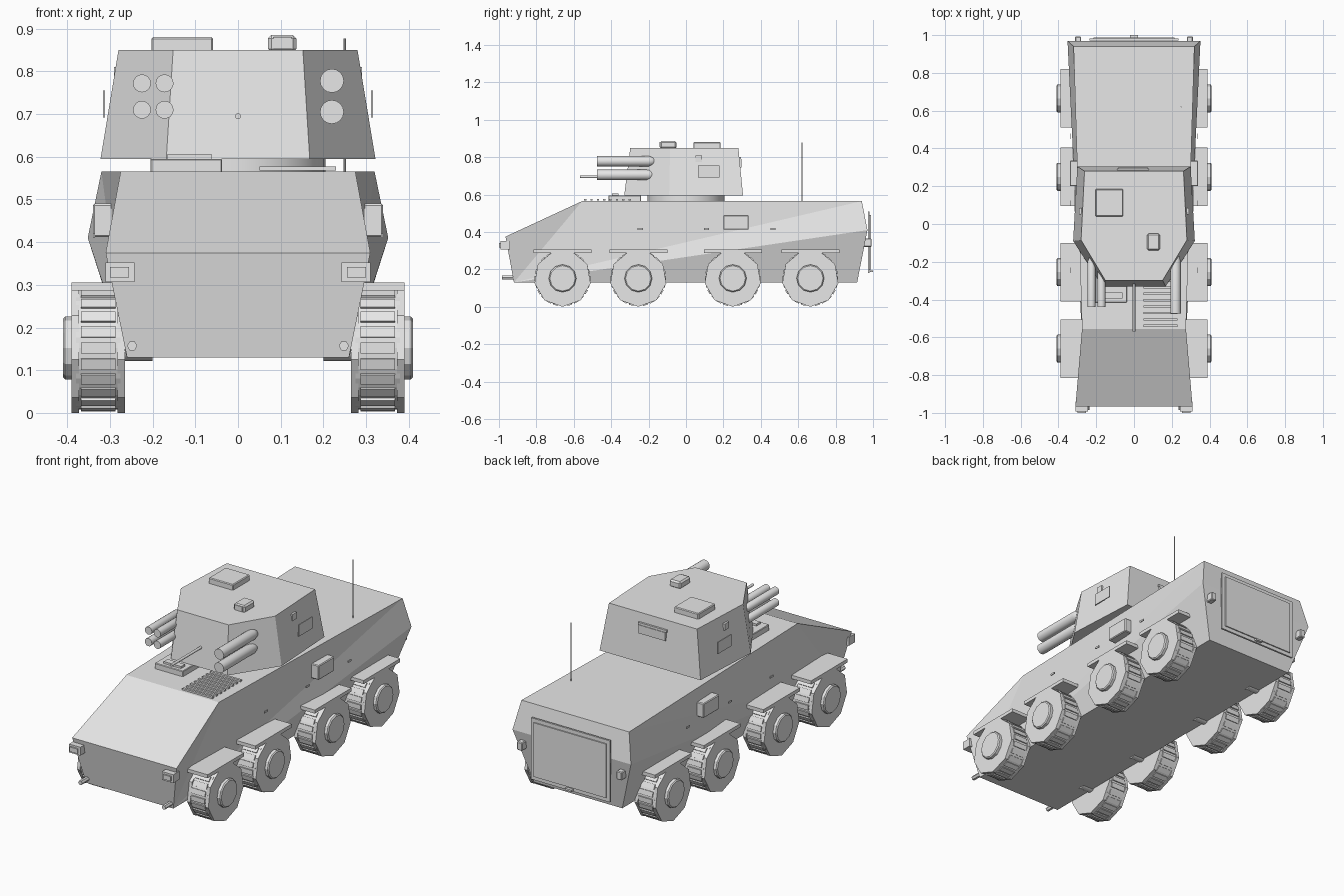
import bpy, bmesh
from math import pi, sin, cos
from mathutils import Matrix, Vector

if "Cube" in bpy.data.objects:
    bpy.data.objects.remove(bpy.data.objects["Cube"], do_unlink=True)

grey = bpy.data.materials.new("armour_grey")
grey.use_nodes = True
grey.diffuse_color = (0.8, 0.8, 0.8, 1)
grey.node_tree.nodes["Principled BSDF"].inputs["Base Color"].default_value = (0.8, 0.8, 0.8, 1)


def finish(name, bm):
    bmesh.ops.recalc_face_normals(bm, faces=bm.faces)
    me = bpy.data.meshes.new(name)
    bm.to_mesh(me)
    bm.free()
    me.materials.append(grey)
    ob = bpy.data.objects.new(name, me)
    bpy.context.collection.objects.link(ob)
    return ob


def add_box(bm, x, y, z):
    """Box from (min, max) ranges."""
    size = [r[1] - r[0] for r in (x, y, z)]
    mid = [(r[0] + r[1]) / 2 for r in (x, y, z)]
    m = Matrix.Translation(mid) @ Matrix.Diagonal((*size, 1))
    bmesh.ops.create_cube(bm, size=1, matrix=m)


def box(name, x, y, z, bevel=0):
    bm = bmesh.new()
    add_box(bm, x, y, z)
    if bevel:
        bmesh.ops.bevel(bm, geom=bm.edges[:], offset=bevel, segments=1, affect='EDGES')
    return finish(name, bm)


def add_lathe(bm, rings, axis, centre, sides, turn=0):
    """Closed stack of polygon rings (position, radius) along axis 0, 1 or 2."""
    loops = []
    for pos, r in rings:
        loop = []
        for i in range(sides):
            a = 2 * pi * i / sides + turn
            co = [0, 0, 0]
            co[axis] = pos
            co[(axis + 1) % 3] = r * sin(a)
            co[(axis + 2) % 3] = -r * cos(a)
            loop.append(bm.verts.new(Vector(co) + Vector(centre)))
        loops.append(loop)
    for a, b in zip(loops, loops[1:]):
        for i in range(sides):
            j = (i + 1) % sides
            bm.faces.new((a[i], a[j], b[j], b[i]))
    bm.faces.new(loops[0])
    bm.faces.new(loops[-1])


def lathe(name, rings, axis, centre, sides=16):
    bm = bmesh.new()
    add_lathe(bm, rings, axis, centre, sides)
    ob = finish(name, bm)
    bpy.context.view_layer.objects.active = ob
    ob.select_set(True)
    bpy.ops.object.shade_smooth_by_angle(angle=0.7)
    ob.select_set(False)
    return ob


def pair(a, b, s):
    """Range mirrored to side s."""
    return (a, b) if s > 0 else (-b, -a)


# Hull: profile points (half width, y, z), sides split from the lower front corner
hull = {"bottom_front": (.26, -.92, .13), "nose": (.31, -.965, .375),
        "roof_front": (.275, -.555, .565), "roof_rear": (.32, .94, .565),
        "belt_rear": (.352, .97, .41), "bottom_rear": (.262, .915, .13)}
bm = bmesh.new()
left = [bm.verts.new(p) for p in hull.values()]
right = [bm.verts.new((-x, y, z)) for x, y, z in hull.values()]
for i in range(6):
    j = (i + 1) % 6
    bm.faces.new((left[i], left[j], right[j], right[i]))
for side in (left, right):
    for i in range(1, 5):
        bm.faces.new((side[0], side[i], side[i + 1]))
finish("hull", bm)

# Turret: loft between two six-sided plans
bm = bmesh.new()
plans = []
for z, plan in ((.595, ((.168, -.33), (.322, -.09), (.30, .305))),
                (.85, ((.152, -.298), (.28, -.085), (.262, .28)))):
    pts = list(plan) + [(-x, y) for x, y in reversed(plan)]
    plans.append([bm.verts.new((x, y, z)) for x, y in pts])
low, high = plans
for i in range(6):
    j = (i + 1) % 6
    bm.faces.new((low[i], low[j], high[j], high[i]))
bm.faces.new(low)
bm.faces.new(high)
finish("turret", bm)
lathe("turret_ring", [(.56, .205), (.6, .205)], 2, (0, 0, 0), 32)

# Turret roof and rear fittings
box("commander_hatch", (-.203, -.058), (.04, .185), (.845, .88), .004)
box("roof_sight", (.07, .137), (-.14, -.05), (.845, .885), .008)
box("sight_window", (.083, .125), (-.143, -.138), (.853, .88))
box("rear_flap", (-.085, .075), (.285, .298), (.745, .79))
box("rear_flap_hinge", (-.09, .08), (.275, .295), (.79, .802))

# Gun and launch tubes
lathe("main_gun", [(-.568, .007), (-.28, .007)], 1, (0, 0, .695), 12)
for z in (.71, .772):
    for x in (-.225, -.172):
        lathe("small_tube", [(-.44, .021), (-.2, .021), (-.17, .01)], 1, (x, 0, z))
for z in (.705, .778):
    lathe("large_tube", [(-.475, .028), (-.2, .028), (-.175, .022), (-.16, .008)], 1, (.22, 0, z))

# Engine grille and driver hatch on the front deck
bm = bmesh.new()
for i in range(8):
    y = -.545 + i * .034
    add_box(bm, (.05, .23), (y, y + .012), (.568, .577))
finish("engine_grille", bm)
box("driver_hatch", (-.205, -.037), (-.415, -.24), (.56, .595), .003)
box("driver_periscope", (-.165, -.062), (-.395, -.362), (.593, .606))
lathe("antenna", [(.56, .003), (.877, .003)], 2, (.25, .62, 0), 8)

# Rear door with raised panel and handle
box("rear_door", (-.235, .235), (.972, .982), (.18, .51))
box("rear_door_panel", (-.215, .215), (.98, .988), (.2, .49))
box("door_handle", (-.02, .02), (.985, 1), (.185, .195))

wheel_ys = (-.66, -.255, .25, .665)
for s in (-1, 1):
    tag = "left" if s > 0 else "right"
    # Hull side fittings
    box(tag + "_headlamp", pair(.243, .31, s), (-.992, -.94), (.307, .352))
    box(tag + "_headlamp_glass", pair(.255, .3, s), (-1, -.99), (.317, .342))
    lathe(tag + "_tow_hook", [(-.985, .012), (-.92, .012)], 1, (.248 * s, 0, .157), 6)
    box(tag + "_tail_lamp", pair(.28, .312, s), (.93, .992), (.32, .365), .004)
    box(tag + "_stowage_box", pair(.27, .34, s), (.2, .335), (.412, .49), .004)
    for y in (-.245, .11, .465):
        box(tag + "_step", pair(.335, .34, s), (y - .014, y + .014), (.41, .42))
    # Turret side plate and bracket
    box(tag + "_turret_plate", pair(.311, .316, s), (.065, .18), (.692, .755))
    box(tag + "_plate_bracket", pair(.26, .29, s), (.05, .085), (.775, .81))

    for n, y in enumerate(wheel_ys, 1):
        label = f"{tag}_wheel_{n}"
        box(label + "_fender", pair(.25, .39, s), (y - .155, y + .155), (.287, .306))
        # Nine-sided sidewalls around a round tread drum with lugs
        bm = bmesh.new()
        c = (0, y, .152)
        for a, b in ((.265, .282), (.373, .39)):
            add_lathe(bm, [(a * s, .152), (b * s, .152)], 0, c, 9)
        add_lathe(bm, [(.275 * s, .144), (.38 * s, .144)], 0, c, 36)
        for i in range(24):
            part = bmesh.new()
            add_box(part, pair(.287, .368, s), (-.013, .013), (.14, .149))
            spin = Matrix.Translation(c) @ Matrix.Rotation(2 * pi * i / 24, 4, 'X')
            bmesh.ops.transform(part, matrix=spin, verts=part.verts)
            tmp = bpy.data.meshes.new("lug")
            part.to_mesh(tmp)
            part.free()
            bm.from_mesh(tmp)
            bpy.data.meshes.remove(tmp)
        finish(label + "_tyre", bm)
        bm = bmesh.new()
        add_lathe(bm, [(.38 * s, .074), (.405 * s, .074), (.41 * s, .068)], 0, c, 12)
        finish(label + "_hub", bm)
        # Inner axle reaching the hull
        lathe(label + "_axle", [(.2 * s, .03), (.27 * s, .03)], 0, c, 12)
